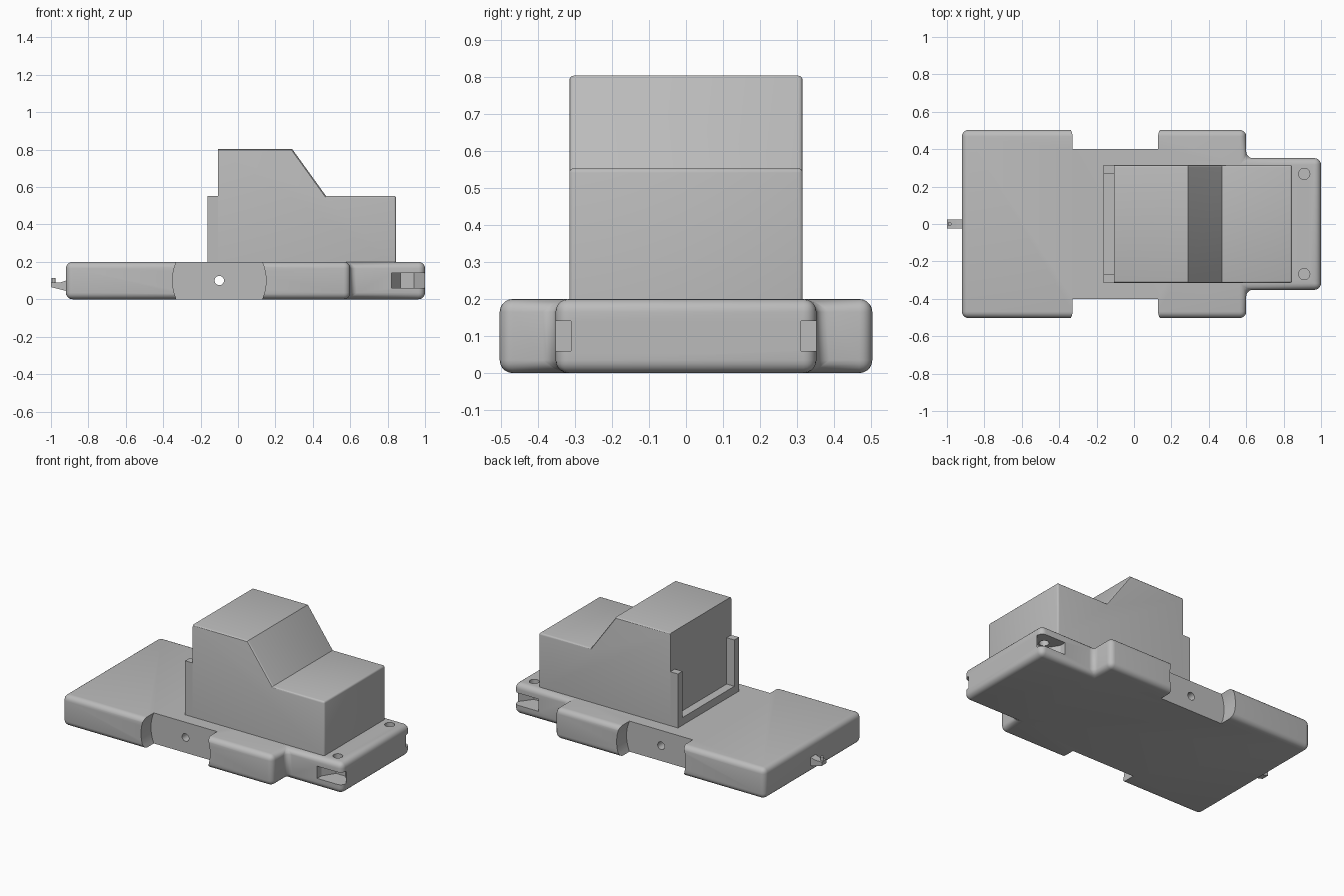
import bpy, bmesh, math
from mathutils import Vector

if "Cube" in bpy.data.objects:
    bpy.data.objects.remove(bpy.data.objects["Cube"])

grey = bpy.data.materials.new("matte grey")
grey.use_nodes = True
colour = (0.5, 0.5, 0.5, 1)
grey.diffuse_color = colour
grey.node_tree.nodes["Principled BSDF"].inputs["Base Color"].default_value = colour


def prism(name, outline, axis, low, high, round_edge=None, radius=0.0, steps=4):
    """Extrude an outline along y or z; bevel the edges picked by round_edge."""
    place = {"y": lambda a, b: Vector((a, low, b)),
             "z": lambda a, b: Vector((a, b, low))}[axis]
    travel = Vector((0, high - low, 0)) if axis == "y" else Vector((0, 0, high - low))
    bm = bmesh.new()
    face = bm.faces.new([bm.verts.new(place(a, b)) for a, b in outline])
    grown = bmesh.ops.extrude_face_region(bm, geom=[face])
    bmesh.ops.translate(bm, vec=travel,
                        verts=[v for v in grown["geom"] if isinstance(v, bmesh.types.BMVert)])
    bmesh.ops.recalc_face_normals(bm, faces=bm.faces)
    if round_edge:
        edges = [e for e in bm.edges if round_edge(e)]
        bmesh.ops.bevel(bm, geom=edges, offset=radius, segments=steps,
                        profile=0.5, affect="EDGES", clamp_overlap=True)
    mesh = bpy.data.meshes.new(name)
    bm.to_mesh(mesh)
    bm.free()
    mesh.materials.append(grey)
    obj = bpy.data.objects.new(name, mesh)
    bpy.context.collection.objects.link(obj)
    return obj


def circle(x, y, r, count=48):
    return [(x + r * math.cos(math.tau * i / count), y + r * math.sin(math.tau * i / count))
            for i in range(count)]


def cut(target, cutter):
    bpy.context.view_layer.objects.active = target
    mod = target.modifiers.new("cut", "BOOLEAN")
    mod.operation = "DIFFERENCE"
    mod.solver = "EXACT"
    mod.object = cutter
    bpy.ops.object.modifier_apply(modifier=mod.name)
    bpy.data.objects.remove(cutter)


def smooth(obj):
    bpy.ops.object.select_all(action="DESELECT")
    obj.select_set(True)
    bpy.context.view_layer.objects.active = obj
    bpy.ops.object.shade_smooth_by_angle(angle=math.radians(30))


# Chassis slab with a narrower nose and rounded edges
half = [(-0.92, 0.503), (0.6, 0.503), (0.6, 0.352), (1.0, 0.352)]
outline = half + [(x, -y) for x, y in reversed(half)]
chassis = prism("chassis", outline, "z", 0, 0.2, lambda e: True, 0.035, 5)

# Axle hole, curved side notches, nose pockets and pin holes
cut(chassis, prism("axle_hole_cutter", circle(-0.1, 0.1, 0.025, 24), "y", -0.6, 0.6))
pocket = [(0.82, 0.4), (0.82, 0.31), (0.87, 0.23), (0.94, 0.23), (1.0, 0.31), (1.05, 0.31), (1.05, 0.4)]
for s in (-1, 1):
    ends = sorted((0.4 * s, 0.6 * s))
    cut(chassis, prism("notch_cutter", circle(-0.1, 0.1, 0.25, 64), "y", *ends))
    cut(chassis, prism("pocket_cutter", [(x, s * y) for x, y in pocket], "z", 0.06, 0.14))
    cut(chassis, prism("pin_hole_cutter", circle(0.91, s * 0.268, 0.03, 24), "z", 0.1, 0.3))
smooth(chassis)

# Cabin and bonnet, softened along the sides and front
W = 0.315


def cabin_edge(e):
    a, b = (v.co for v in e.verts)
    on_side = abs(a.y - b.y) < 0.001
    above = max(a.z, b.z) > 0.25
    rear = max(a.x, b.x) < -0.1
    flat_low = max(a.z, b.z) < 0.21
    nose_top = min(a.x, b.x) > 0.8
    return above and not rear and not flat_low and (on_side or nose_top)


cabin = prism("cabin", [(-0.107, 0.2), (-0.107, 0.803), (0.29, 0.803), (0.47, 0.553),
                        (0.845, 0.553), (0.845, 0.2)], "y", -W, W, cabin_edge, 0.012, 3)
smooth(cabin)

# Rear frame: two posts joined by a sill
def rear_block(name, y0, y1, top):
    prism(name, [(-0.162, 0.2), (-0.107, 0.2), (-0.107, top), (-0.162, top)], "y", y0, y1)


rear_block("left_rear_post", -W, -0.268, 0.553)
rear_block("right_rear_post", 0.268, W, 0.553)
rear_block("rear_sill", -0.268, 0.268, 0.25)

# Tow hitch with upright pin
prism("hitch_arm", [(-0.9, 0.045), (-0.9, 0.1), (-0.92, 0.1), (-0.95, 0.09),
                    (-1.0, 0.09), (-1.0, 0.065), (-0.92, 0.045)], "y", -0.025, 0.025)
smooth(prism("hitch_pin", circle(-0.986, 0, 0.01, 20), "z", 0.08, 0.115))
